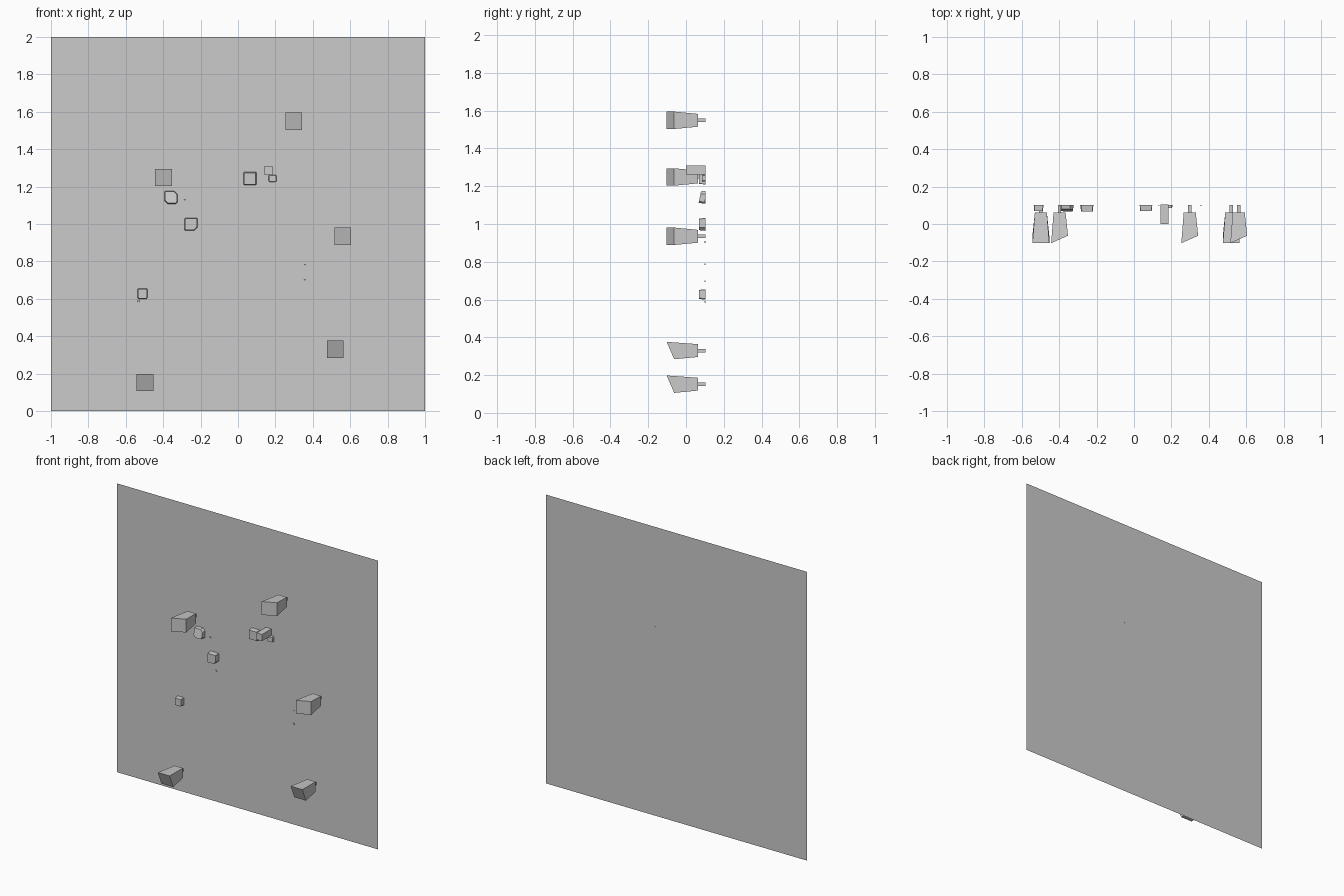
import bpy, bmesh

if "Cube" in bpy.data.objects:
    bpy.data.objects.remove(bpy.data.objects["Cube"])

WALL_Y, FRONT_Y, BACK_Y = 0.1025, -0.1025, 0.0625


def mesh_object(name, verts, faces):
    bm = bmesh.new()
    vs = [bm.verts.new(v) for v in verts]
    for f in faces:
        bm.faces.new([vs[i] for i in f])
    if len(faces) > 1:
        bmesh.ops.recalc_face_normals(bm, faces=bm.faces)
    me = bpy.data.meshes.new(name)
    bm.to_mesh(me)
    bm.free()
    ob = bpy.data.objects.new(name, me)
    bpy.context.collection.objects.link(ob)
    return ob


def prism(name, front, back):
    """Closed solid between two matching loops of 3D points."""
    n = len(front)
    sides = [(i, (i + 1) % n, n + (i + 1) % n, n + i) for i in range(n)]
    return mesh_object(name, front + back, [tuple(range(n)), tuple(range(n, 2 * n))] + sides)


def rect(cx, cz, hx, hz, depth):
    corners = ((-1, -1), (1, -1), (1, 1), (-1, 1))
    return [(cx + sx * hx, depth(sx, sz), cz + sz * hz) for sx, sz in corners]


# Flat wall panel
mesh_object("wall_panel", [(-1, WALL_Y, 0), (1, WALL_Y, 0), (1, WALL_Y, 2), (-1, WALL_Y, 2)],
            [(0, 1, 2, 3)])

# Large tapered blocks on short stems, slanted sideways or downwards
large = [(0.298, 1.549, "side"), (-0.398, 1.249, "side"), (0.56, 0.935, "side"),
         (0.52, 0.33, "down"), (-0.498, 0.152, "down")]
for x, z, slant in large:
    def depth(sx, sz):
        back = sx > 0 if slant == "side" else sz < 0
        return FRONT_Y + (0.04 if back else 0)
    prism("large_block", rect(x, z, 0.045, 0.046, depth),
          rect(x, z, 0.032, 0.034, lambda a, b: BACK_Y))
    prism("block_stem", rect(x, z, 0.009, 0.009, lambda a, b: BACK_Y),
          rect(x, z, 0.009, 0.009, lambda a, b: WALL_Y))


def hold(name, x, z, hx, hz, y, cuts, slope=0.0, inset=0.9):
    """Hand hold with cut corners (order: lower left, lower right, upper right, upper left)."""
    loop = []
    for (sx, sz), c in zip(((-1, -1), (1, -1), (1, 1), (-1, 1)), cuts):
        a = (sx * (1 - c), sz)
        b = (sx, sz * (1 - c))
        loop += [b, a] if sx * sz > 0 else [a, b]
    front = [(x + u * hx * inset, y + slope * (v + 1) / 2, z + v * hz * inset) for u, v in loop]
    back = [(x + u * hx, WALL_Y, z + v * hz) for u, v in loop]
    return prism(name, front, back)


# Medium holds with chipped corners
hold("chipped_hold", -0.358, 1.142, 0.035, 0.034, 0.067, (0.5, 0.25, 0.5, 0.1), 0.012)
hold("chipped_hold", -0.252, 0.998, 0.035, 0.034, 0.068, (0.15, 0.5, 0.08, 0.15))
hold("chipped_hold", -0.51, 0.627, 0.026, 0.027, 0.07, (0.2, 0.2, 0.1, 0.1))
hold("square_hold", 0.064, 1.243, 0.034, 0.034, 0.07, (0.06, 0.06, 0.06, 0.06))
hold("small_hold", 0.185, 1.243, 0.021, 0.019, 0.085, (0.3, 0.3, 0.2, 0.2))

# Long peg that passes just through the wall
prism("long_peg", rect(0.163, 1.286, 0.021, 0.023, lambda a, b: 0.0),
      rect(0.163, 1.286, 0.021, 0.023, lambda a, b: WALL_Y + 0.001))

# Tiny foot chips
for x, z in ((0.358, 0.787), (0.357, 0.697), (-0.238, 0.905), (-0.532, 0.588),
             (-0.285, 1.125), (0.132, 1.235)):
    hold("foot_chip", x, z, 0.005, 0.005, 0.098, (0.3, 0.3, 0.3, 0.3))
